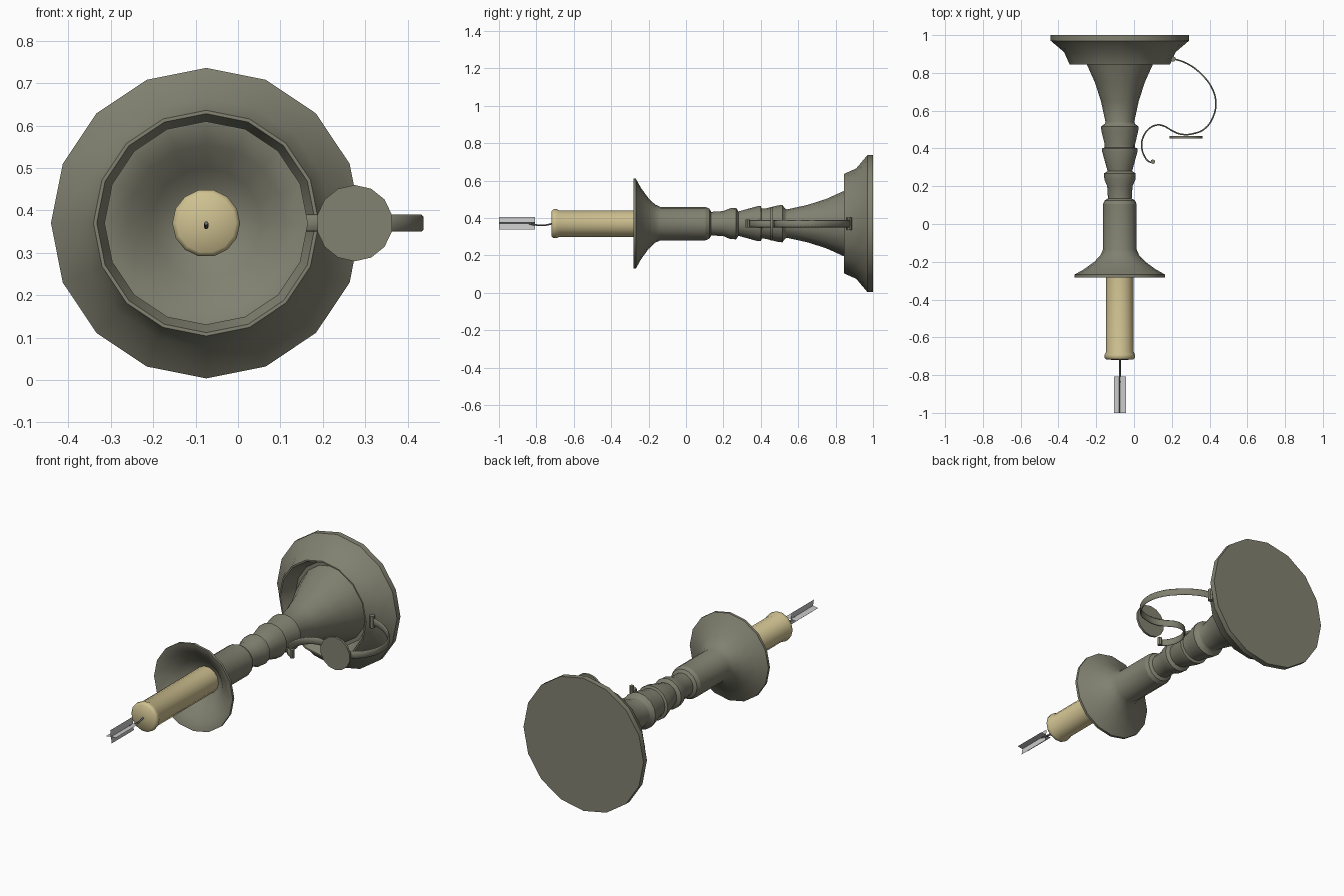
import bpy, bmesh, math
from mathutils import Matrix, Vector

cube = bpy.data.objects.get("Cube")
if cube:
    bpy.data.objects.remove(cube)

CX, CZ = -0.075, 0.37   # axis of the candlestick, running along y


def material(name, rgb, rough=0.6):
    m = bpy.data.materials.new(name)
    m.use_nodes = True
    m.diffuse_color = (*rgb, 1)
    bsdf = m.node_tree.nodes["Principled BSDF"]
    bsdf.inputs["Base Color"].default_value = (*rgb, 1)
    bsdf.inputs["Roughness"].default_value = rough
    return m


metal = material("dull metal", (0.22, 0.22, 0.165))
wax = material("cream wax", (0.62, 0.53, 0.28))
wick_grey = material("wick grey", (0.14, 0.14, 0.14))
flame_grey = material("flame light grey", (0.58, 0.58, 0.58))


def finish(name, bm, mat, angle=35):
    mesh = bpy.data.meshes.new(name)
    bm.to_mesh(mesh)
    bm.free()
    mesh.materials.append(mat)
    ob = bpy.data.objects.new(name, mesh)
    bpy.context.collection.objects.link(ob)
    bpy.ops.object.select_all(action='DESELECT')
    ob.select_set(True)
    bpy.context.view_layer.objects.active = ob
    bpy.ops.object.shade_smooth_by_angle(angle=math.radians(angle))
    return ob


def lathe(name, profile, mat, sides=16, angle=35):
    """Turn (y, radius) points about the candlestick axis."""
    bm = bmesh.new()
    verts = [bm.verts.new((CX + r, y, CZ)) for y, r in profile]
    edges = [bm.edges.new(pair) for pair in zip(verts, verts[1:])]
    bmesh.ops.spin(bm, geom=verts + edges, cent=(CX, 0, CZ), axis=(0, 1, 0),
                   angle=math.tau, steps=sides)
    bmesh.ops.remove_doubles(bm, verts=bm.verts, dist=0.0005)
    bmesh.ops.recalc_face_normals(bm, faces=bm.faces)
    return finish(name, bm, mat, angle)


def cylinder(name, centre, radius, depth, mat, sides, axis):
    bm = bmesh.new()
    rot = Vector((0, 0, 1)).rotation_difference(Vector(axis)).to_matrix().to_4x4()
    bmesh.ops.create_cone(bm, cap_ends=True, segments=sides, radius1=radius,
                          radius2=radius, depth=depth,
                          matrix=Matrix.Translation(centre) @ rot)
    return finish(name, bm, mat)


def curve(name, points, mat, extrude, bevel, resolution=0):
    """Smooth strip or wire through the given points."""
    data = bpy.data.curves.new(name, 'CURVE')
    data.dimensions = '3D'
    data.extrude, data.bevel_depth, data.bevel_resolution = extrude, bevel, resolution
    data.resolution_u = 4
    data.use_fill_caps = True
    spline = data.splines.new('BEZIER')
    spline.bezier_points.add(len(points) - 1)
    for bp, p in zip(spline.bezier_points, points):
        bp.co = p
        bp.handle_left_type = bp.handle_right_type = 'AUTO'
    data.materials.append(mat)
    ob = bpy.data.objects.new(name, data)
    bpy.context.collection.objects.link(ob)
    return ob


# Base: flat back, flared side and a recess around the stem
lathe("base", [(1.0, 0), (1.0, 0.366), (0.97, 0.366), (0.91, 0.295),
               (0.845, 0.266), (0.845, 0.258), (0.93, 0.225), (0.93, 0.0)], metal)

# Stem: trumpet foot, three collars, socket
lathe("stem", [(0.94, 0), (0.94, 0.21), (0.845, 0.175), (0.75, 0.132),
               (0.65, 0.1), (0.54, 0.076), (0.53, 0.08),
               (0.515, 0.1), (0.49, 0.097), (0.42, 0.08), (0.405, 0.08),
               (0.4, 0.094), (0.385, 0.094), (0.28, 0.065), (0.268, 0.084),
               (0.235, 0.082), (0.2, 0.067), (0.135, 0.063), (0.125, 0.08),
               (0.105, 0.089), (0.1, 0)], metal)

# Socket and flared drip dish with hollow front
lathe("socket_and_dish", [(0.105, 0), (0.105, 0.089), (-0.135, 0.089),
                          (-0.165, 0.102), (-0.2, 0.135), (-0.24, 0.19),
                          (-0.268, 0.24), (-0.282, 0.24), (-0.282, 0.236),
                          (-0.25, 0.185), (-0.21, 0.13), (-0.17, 0.09),
                          (-0.15, 0)], metal)

# Candle with a slightly swollen tip
lathe("candle", [(-0.14, 0), (-0.14, 0.072), (-0.675, 0.072), (-0.692, 0.08),
                 (-0.708, 0.08), (-0.718, 0.07), (-0.72, 0)], wax, 14, 70)

# Wick
curve("wick", [(CX, -0.715, CZ), (CX, -0.76, 0.361),
               (CX, -0.81, 0.364), (CX, -0.84, 0.37)], wick_grey, 0, 0.005, 1)

# Flame: two crossed sheets
for i, (tilt, half) in enumerate(((8, 0.032), (98, 0.035))):
    a = math.radians(tilt)
    dx, dz = half * math.cos(a), half * math.sin(a)
    bm = bmesh.new()
    bm.faces.new([bm.verts.new((CX + s * dx, y, CZ + 0.002 + s * dz))
                  for s, y in ((-1, -1), (1, -1), (1, -0.807), (-1, -0.807))])
    finish("flame_sheet_%d" % (i + 1), bm, flame_grey)

# Handle: flat curled strip with a rolled bead at each end
path = [(0.2, 0.878), (0.28, 0.85), (0.36, 0.79), (0.415, 0.715), (0.433, 0.645),
        (0.42, 0.57), (0.375, 0.505), (0.32, 0.48), (0.25, 0.475), (0.2, 0.495),
        (0.16, 0.518), (0.12, 0.524), (0.075, 0.5), (0.045, 0.45), (0.041, 0.405),
        (0.055, 0.36), (0.08, 0.33), (0.11, 0.327)]
curve("handle", [(x, y, CZ) for x, y in path], metal, 0.016, 0.004)
cylinder("handle_end_bead", (0.1, 0.33, CZ), 0.012, 0.044, metal, 8, (0, 0, 1))
cylinder("handle_base_bead", (0.208, 0.873, CZ), 0.014, 0.066, metal, 8, (0, 0, 1))

# Thumb plate
cylinder("thumb_plate", (0.275, 0.459, CZ), 0.09, 0.012, metal, 14, (0, 1, 0))
